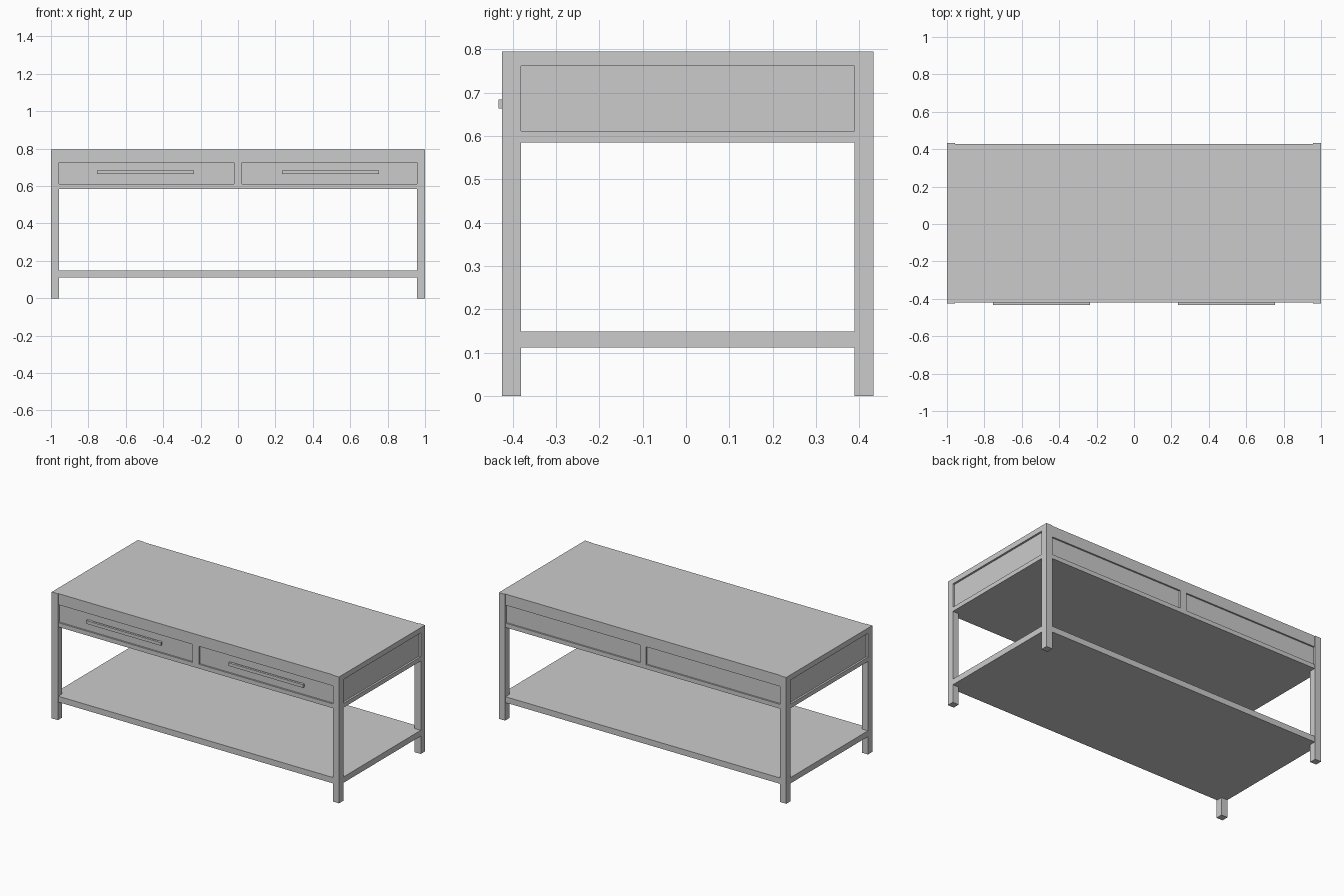
import bpy, bmesh
from mathutils import Vector

if "Cube" in bpy.data.objects:
    bpy.data.objects.remove(bpy.data.objects["Cube"])

X, Y0, Y1, H = 1.0, -0.424, 0.432, 0.795   # outer frame
W = 0.043                                  # leg thickness
S = 0.004                                  # step of rails behind the legs
XI, YF, YB = X - W, Y0 + W, Y1 - W         # inner faces of the legs


def box(name, x0, x1, y0, y1, z0, z1):
    bm = bmesh.new()
    bmesh.ops.create_cube(bm, size=1)
    for v in bm.verts:
        v.co = Vector(((x0, x1)[v.co.x > 0], (y0, y1)[v.co.y > 0], (z0, z1)[v.co.z > 0]))
    me = bpy.data.meshes.new(name)
    bm.to_mesh(me)
    bm.free()
    ob = bpy.data.objects.new(name, me)
    bpy.context.collection.objects.link(ob)
    return ob


def mirrored(name, x0, x1, *rest):
    """Box on the right side and its twin on the left."""
    box(name + "_right", x0, x1, *rest)
    box(name + "_left", -x1, -x0, *rest)


# legs
mirrored("front_leg", XI, X, Y0, YF, 0, H)
mirrored("back_leg", XI, X, YB, Y1, 0, H)

# table top, set just behind the leg faces at front and back
box("table_top", -XI, XI, Y0 + S, Y1 - S, 0.762, H)

# side frame: rails and recessed panel
mirrored("side_top_rail", XI, X, YF, YB, 0.762, H)
mirrored("side_bottom_rail", XI, X, YF, YB, 0.585, 0.612)
mirrored("side_panel", XI, X - 0.012, YF, YB, 0.612, 0.762)
mirrored("side_shelf_rail", XI, X, YF, YB, 0.112, 0.149)

# front and back frames with two recessed panels each
for side, ya, yb, pa, pb in (("front", Y0 + S, YF, Y0 + 0.014, YF),
                             ("back", YB, Y1 - S, YB, Y1 - 0.014)):
    box(side + "_top_rail", -XI, XI, ya, yb, 0.725, 0.762)
    box(side + "_bottom_rail", -XI, XI, ya, yb, 0.585, 0.612)
    box(side + "_divider", -0.022, 0.022, ya, yb, 0.612, 0.725)
    mirrored(side + "_drawer_panel", 0.022, XI, pa, pb, 0.612, 0.725)

# case bottom and lower shelf
box("case_bottom", -XI, XI, YF, YB, 0.585, 0.612)
box("lower_shelf", -XI, XI, Y0 + S, Y1 - S, 0.112, 0.149)

# drawer handles: bar on two short posts
mirrored("handle_bar", 0.235, 0.755, -0.432, -0.418, 0.664, 0.684)
for x in (0.245, 0.725):
    mirrored("handle_post", x, x + 0.02, -0.418, Y0 + 0.014, 0.667, 0.681)
